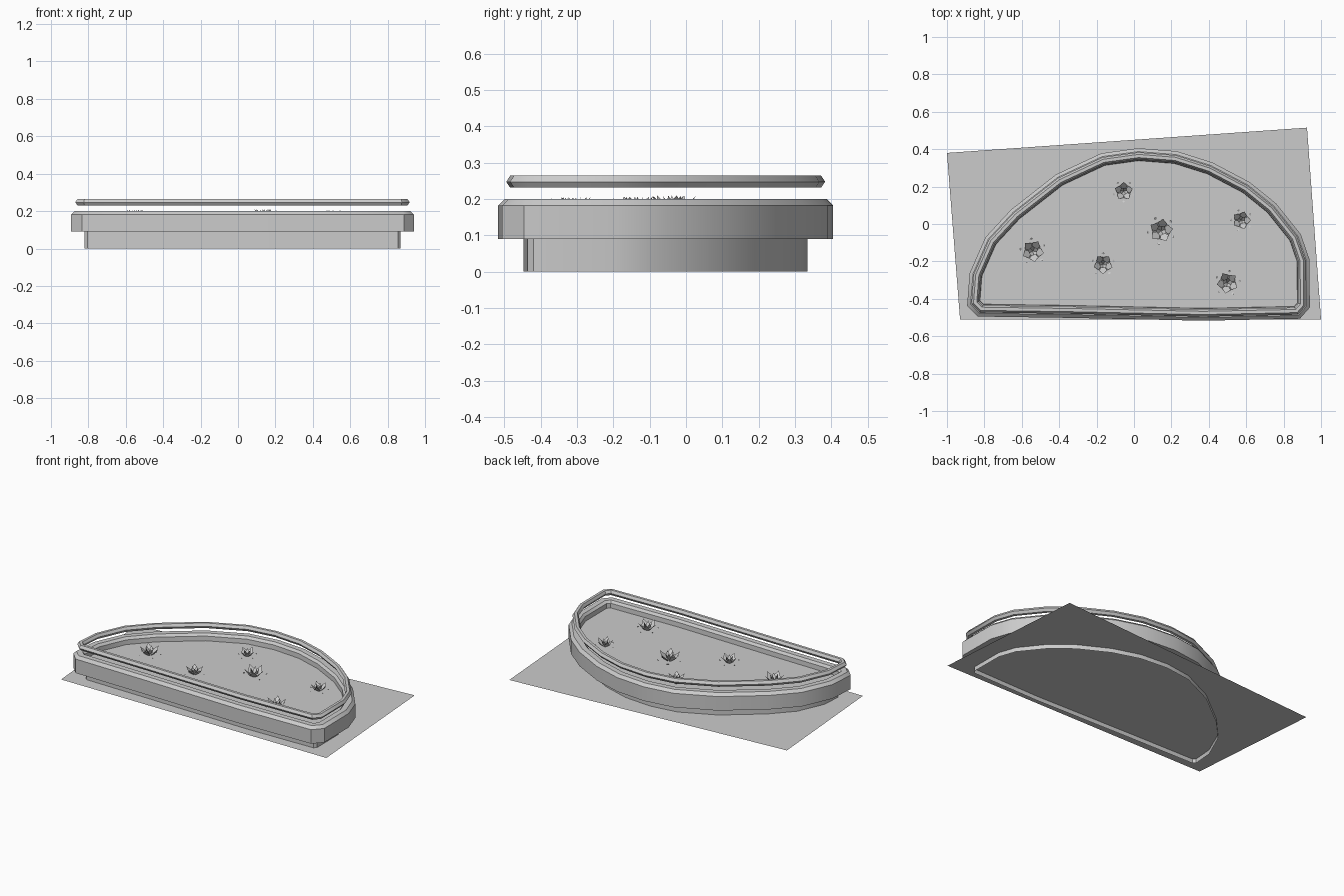
import bpy, bmesh, math
from mathutils import Vector

if "Cube" in bpy.data.objects:
    bpy.data.objects.remove(bpy.data.objects["Cube"])

# half-round pond outline, counter-clockwise
OUTLINE = [Vector(p) for p in [
    (-.805, -.425), (-.33, -.432), (.37, -.447), (.855, -.437), (.87, -.42),
    (.868, -.2), (.83, -.09), (.71, .06), (.58, .165), (.39, .265), (.215, .32),
    (.025, .335), (-.155, .31), (-.38, .205), (-.61, .025), (-.735, -.11),
    (-.81, -.28), (-.82, -.41)]]
WATER_Z = .155


def make(name, verts, faces, smooth=None):
    me = bpy.data.meshes.new(name)
    me.from_pydata(verts, [], faces)
    bm = bmesh.new()
    bm.from_mesh(me)
    bmesh.ops.recalc_face_normals(bm, faces=bm.faces)
    bm.to_mesh(me)
    bm.free()
    ob = bpy.data.objects.new(name, me)
    bpy.context.collection.objects.link(ob)
    if smooth:
        bpy.ops.object.select_all(action='DESELECT')
        bpy.context.view_layer.objects.active = ob
        ob.select_set(True)
        bpy.ops.object.shade_smooth_by_angle(angle=math.radians(smooth))
    return ob


def offset(d):
    """Outline moved outward by d with mitred corners."""
    out, n = [], len(OUTLINE)
    for i, p in enumerate(OUTLINE):
        a = (p - OUTLINE[i - 1]).normalized()
        b = (OUTLINE[(i + 1) % n] - p).normalized()
        na, nb = Vector((a.y, -a.x)), Vector((b.y, -b.x))
        out.append(p + (na + nb) * (d / (1 + na.dot(nb))))
    return out


def sweep(name, profile, closed=True):
    """Carry an (offset, z) profile around the outline."""
    n, m = len(OUTLINE), len(profile)
    verts = [(p.x, p.y, z) for d, z in profile for p in offset(d)]
    faces = []
    for j in range(m if closed else m - 1):
        k = (j + 1) % m
        for i in range(n):
            h = (i + 1) % n
            faces.append((j * n + i, j * n + h, k * n + h, k * n + i))
    return make(name, verts, faces, 35)


# skewed ground sheet
make("ground_sheet", [(-.93, -.51, .028), (1, -.51, .028), (.925, .515, .028), (-1, .38, .028)],
     [(0, 1, 2, 3)])

# open base wall, thick rim band and the thin coping above it
sweep("base_wall", [(0, 0), (0, .09)], closed=False)
sweep("rim_band", [(0, .09), (.07, .09), (.07, .182), (.052, .2), (.018, .2), (.005, .185)])
sweep("coping_ring", [(.048, .247), (.037, .264), (.02, .264), (.01, .247), (.02, .231), (.037, .231)])

# water surface
make("water", [(p.x, p.y, WATER_Z) for p in offset(.004)], [tuple(range(len(OUTLINE)))])


def lily(index, x, y, r, turn):
    """Open flower: five raised petals and five outer tips at the water."""
    verts, faces = [], []

    def petal(a, r0, z0, r1, z1, r2, z2, w):
        c, s = math.cos(a), math.sin(a)
        k = len(verts)
        for rad, side, z in ((r0, 0, z0), (r1, -w, z1), (r2, 0, z2), (r1, w, z1)):
            verts.append((x + r * (rad * c - side * s), y + r * (rad * s + side * c), WATER_Z + r * z))
        faces.append((k, k + 1, k + 2, k + 3))

    for i in range(5):
        a = turn + i * math.tau / 5
        petal(a, .1, -.1, .6, .35, 1, .85, .4)
        petal(a + math.pi / 5, .98, .02, 1.1, .12, 1.22, .18, .16)
        petal(a + math.pi / 5, 0, .05, .3, .4, .45, .85, .22)
    make(f"lily_{index}", verts, faces)


for i, (x, y, r) in enumerate([(-.055, .175, .05), (.145, -.035, .064), (.575, .02, .05),
                               (-.54, -.145, .06), (-.165, -.215, .053), (.5, -.315, .058)]):
    lily(i, x, y, r, .3 + i * 1.1)
